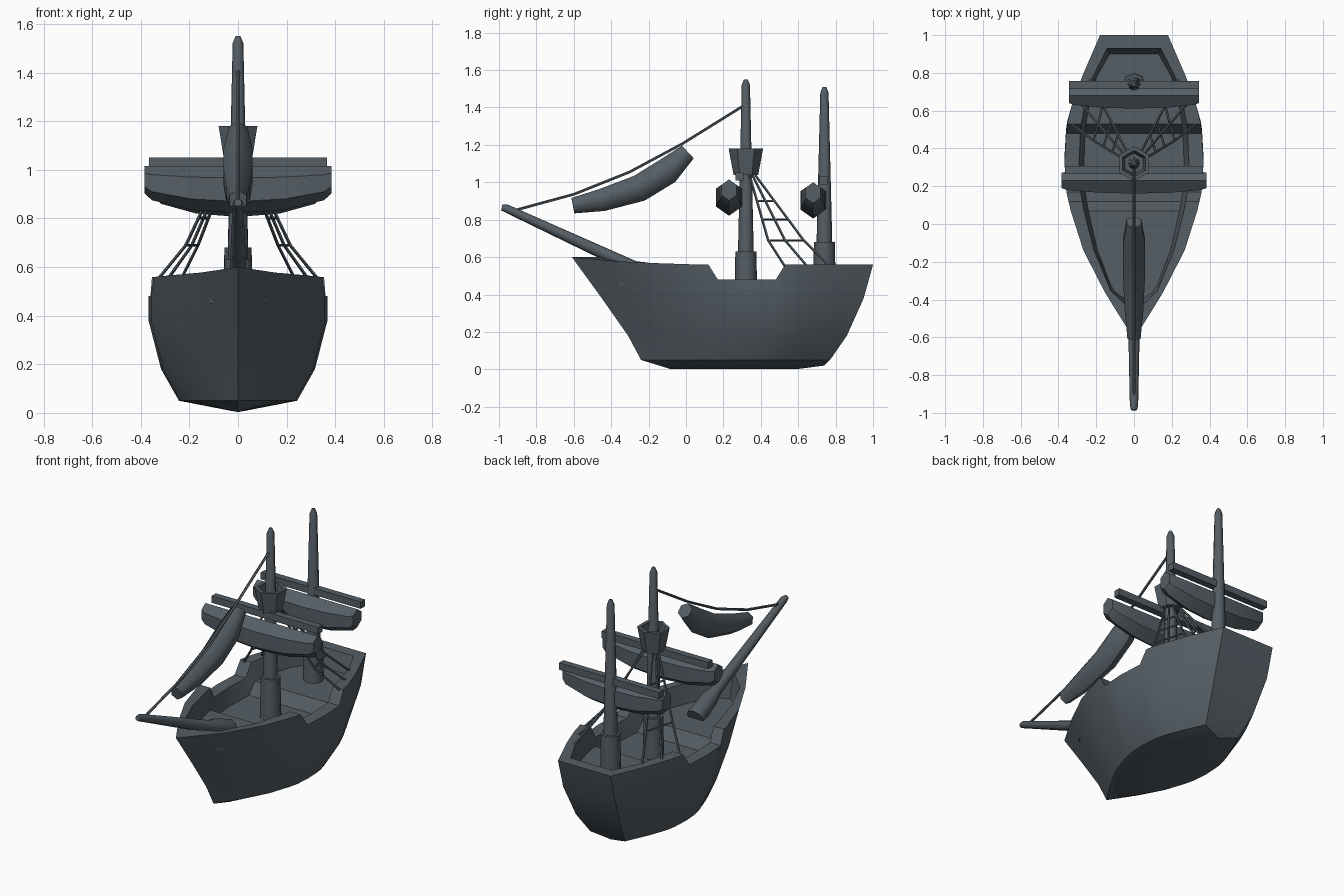
import bpy, bmesh, math
from mathutils import Vector

old = bpy.data.objects.get("Cube")
if old:
    bpy.data.objects.remove(old, do_unlink=True)

slate = bpy.data.materials.new("slate_grey")
slate.use_nodes = True
COLOUR = (0.09, 0.112, 0.13, 1)
slate.diffuse_color = COLOUR
slate.node_tree.nodes["Principled BSDF"].inputs["Base Color"].default_value = COLOUR


def finish(name, bm, angle=35):
    bmesh.ops.remove_doubles(bm, verts=bm.verts, dist=0.0005)
    bmesh.ops.recalc_face_normals(bm, faces=bm.faces)
    mesh = bpy.data.meshes.new(name)
    bm.to_mesh(mesh)
    bm.free()
    mesh.materials.append(slate)
    ob = bpy.data.objects.new(name, mesh)
    bpy.context.collection.objects.link(ob)
    bpy.ops.object.select_all(action='DESELECT')
    ob.select_set(True)
    bpy.context.view_layer.objects.active = ob
    bpy.ops.object.shade_smooth_by_angle(angle=math.radians(angle))
    return ob


def tube(name, pts, radii, sides=8, turn=0.0, width=1.0, axis=None, angle=50):
    """Loft round sections of the given radii along a path."""
    pts = [Vector(p) for p in pts]
    bm = bmesh.new()
    rings = []
    for i, (p, r) in enumerate(zip(pts, radii)):
        t = axis or (pts[min(i + 1, len(pts) - 1)] - pts[max(i - 1, 0)]).normalized()
        ref = Vector((1, 0, 0)) if abs(t.x) < 0.9 else Vector((0, 1, 0))
        u = (ref - t * ref.dot(t)).normalized()
        v = t.cross(u)
        ring = []
        for k in range(sides):
            a = turn + math.tau * k / sides
            ring.append(bm.verts.new(p + r * (u * math.sin(a) * width + v * math.cos(a))))
        rings.append(ring)
    for a, b in zip(rings, rings[1:]):
        for k in range(sides):
            n = (k + 1) % sides
            bm.faces.new((a[k], a[n], b[n], b[k]))
    bm.faces.new(rings[0])
    bm.faces.new(rings[-1])
    return finish(name, bm, angle)


# Hull: stations of (y, half width, rim height, deck height)
STATIONS = [(-0.61, 0, 0.60, 0.45), (-0.45, 0.10, 0.585, 0.45), (-0.36, 0.155, 0.577, 0.45),
            (-0.14, 0.268, 0.567, 0.45), (0.07, 0.335, 0.56, 0.45), (0.12, 0.347, 0.56, 0.38),
            (0.17, 0.358, 0.48, 0.38), (0.32, 0.368, 0.48, 0.38), (0.48, 0.36, 0.48, 0.38),
            (0.53, 0.354, 0.56, 0.45), (0.62, 0.332, 0.56, 0.45), (0.78, 0.275, 0.56, 0.45),
            (1.0, 0.18, 0.56, 0.45)]
# Levels below the rim: (height, width factor, bow y, stern y)
LEVELS = [(0.05, 0.66, -0.24, 0.77), (0.18, 0.86, -0.31, 0.86), (0.38, 1.0, -0.45, 0.95)]

bm = bmesh.new()
loops = []
for i, (y, w, rim, deck) in enumerate(STATIONS):
    t = (y + 0.61) / 1.61
    bow = 0.14 * max(0, (-0.35 - y) / 0.26)
    last = i == len(STATIONS) - 1
    half = [(w * f, b + (s - b) * t, z) for z, f, b, s in LEVELS]
    half.append((w, y, rim))
    half.append((w * 0.79, y + bow - 0.07 * last, rim))
    half.append((w * 0.72, y + bow * 1.3 - 0.10 * last, deck))
    keel = bm.verts.new((0, -0.24 + 0.98 * t, 0.05 if i == 0 else 0.02 if i == 1 or last else 0.003))
    left = [bm.verts.new(p) for p in half]
    right = [bm.verts.new((-x, yy, z)) for x, yy, z in half]
    loops.append((keel, left, right))
for (k0, l0, r0), (k1, l1, r1) in zip(loops, loops[1:]):
    for a, b in ((l0, l1), (r0, r1)):
        bm.faces.new((k0, a[0], b[0], k1))
        for j in range(len(a) - 1):
            bm.faces.new((a[j], a[j + 1], b[j + 1], b[j]))
    bm.faces.new((l0[-1], r0[-1], r1[-1], l1[-1]))
keel, left, right = loops[-1]
bm.faces.new((keel, left[0], right[0]))
for j in range(len(left) - 1):
    bm.faces.new((left[j], left[j + 1], right[j + 1], right[j]))
bmesh.ops.dissolve_degenerate(bm, dist=0.0005, edges=bm.edges)
finish("hull", bm, 38)

# Masts with thick feet
for name, y, foot, top in (("front_mast", 0.32, 0.63, 1.55), ("rear_mast", 0.74, 0.68, 1.51)):
    tube(name, [(0, y, z) for z in (0.36, foot, foot + 0.001, top - 0.03, top)],
         (0.062, 0.056, 0.042, 0.022, 0.01), 8, axis=Vector((0, 0, 1)), angle=50)

# Lookout basket, open at the top
tube("lookout_basket", [(0, 0.32, z) for z in (1.04, 1.18, 1.18, 1.10)],
     (0.066, 0.092, 0.07, 0.055), 6, axis=Vector((0, 0, 1)), angle=30)

# Bowsprit with a thick heel
tube("bowsprit", [(0, -0.985, 0.865), (0, -0.96, 0.86), (0, -0.28, 0.545), (0, -0.24, 0.527), (0, -0.09, 0.46)],
     (0.016, 0.022, 0.036, 0.05, 0.055), 8)

# Yards with furled sails
for name, y, top, span, spar_z, spar in (("front", 0.23, 1.015, 0.385, 1.03, 0.366),
                                         ("rear", 0.68, 1.0, 0.344, 1.01, 0.344)):
    steps = [(-1, 0.056), (-0.92, 0.07), (-0.5, 0.09), (0, 0.097), (0.5, 0.09), (0.92, 0.07), (1, 0.056)]
    tube(name + "_furled_sail", [(s * span, y, top - r) for s, r in steps], [r for s, r in steps],
         6, width=0.82, axis=Vector((1, 0, 0)), angle=40)
    tube(name + "_yard", [(-spar, y + 0.055, spar_z), (spar, y + 0.055, spar_z)],
         (0.03, 0.03), 4, turn=math.pi / 4, angle=30)

# Furled jib hanging from the forestay
tube("furled_jib", [(0, -0.605, 0.875), (0, -0.45, 0.905), (0, -0.25, 0.968), (0, -0.1, 1.06), (0, 0.01, 1.162)],
     (0.042, 0.06, 0.072, 0.072, 0.046), 6, width=0.95, angle=60)
tube("forestay", [(0, 0.31, 1.41), (0, -0.02, 1.205), (0, -0.3, 1.055), (0, -0.6, 0.935), (0, -0.92, 0.848)],
     [0.008] * 5, 5)

# Rigging ladders on both sides
SHROUDS = [((0.05, 0.34, 1.04), (0.215, 0.44, 0.69), (0.33, 0.53, 0.55)),
           ((0.04, 0.355, 1.04), (0.19, 0.53, 0.69), (0.29, 0.65, 0.55)),
           ((0.03, 0.37, 1.04), (0.165, 0.63, 0.69), (0.235, 0.77, 0.55))]
for side, sign in (("left", 1), ("right", -1)):
    ropes = [[Vector((x * sign, y, z)) for x, y, z in rope] for rope in SHROUDS]
    for n, rope in enumerate(ropes):
        tube(f"{side}_shroud_{n + 1}", rope, [0.007] * 3, 5)
    for n, f in enumerate((0.4, 0.68, 1.0)):
        tube(f"{side}_rung_{n + 1}", [r[0].lerp(r[1], f) for r in ropes], [0.006] * 3, 5)
